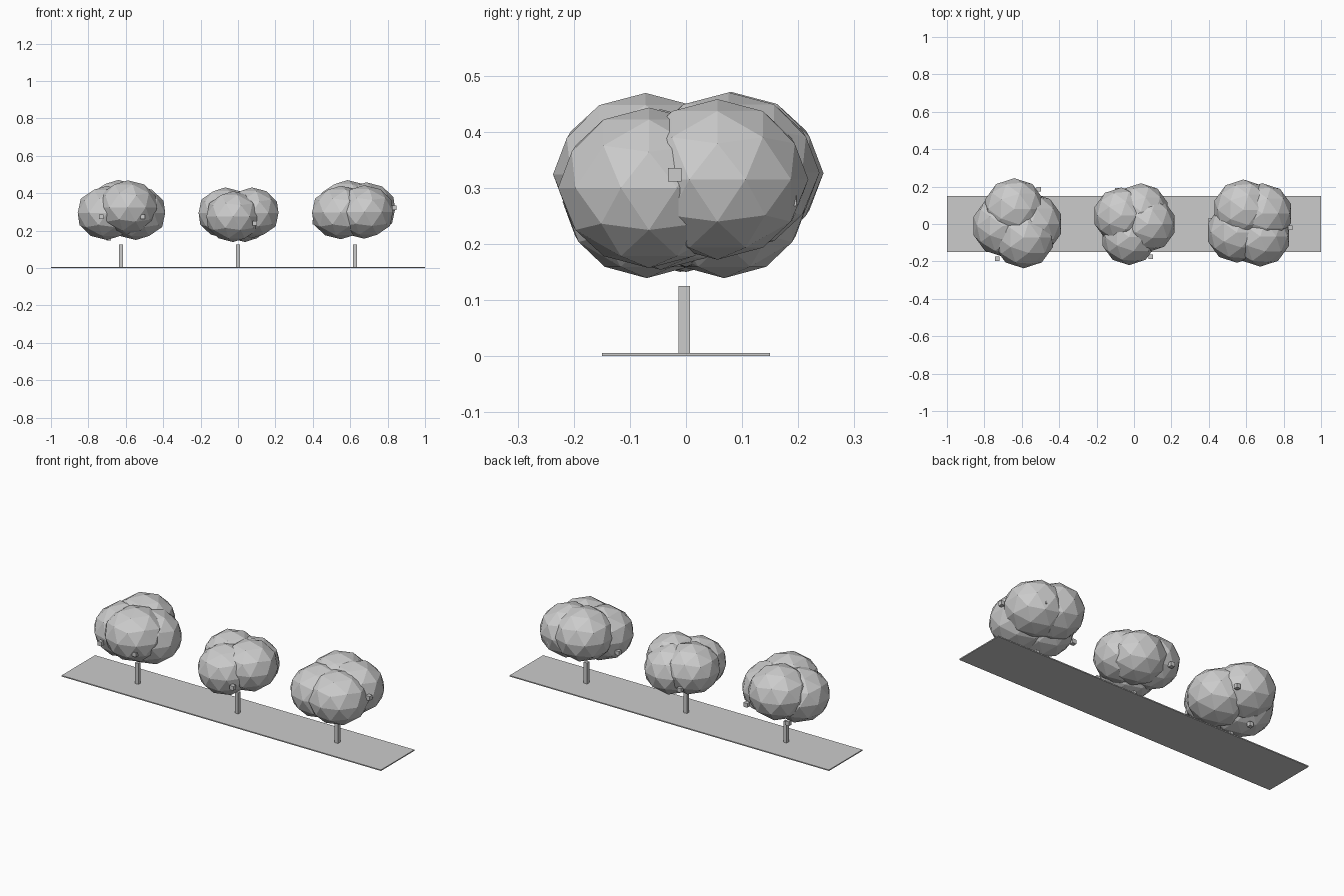
import bpy

cube = bpy.data.objects.get("Cube")
if cube:
    bpy.data.objects.remove(cube, do_unlink=True)

# One plain grey for everything
grey = bpy.data.materials.new("plain grey")
grey.use_nodes = True
COLOUR = (0.6, 0.6, 0.6, 1)
grey.diffuse_color = COLOUR
grey.node_tree.nodes["Principled BSDF"].inputs["Base Color"].default_value = COLOUR


def finish(name, scale):
    ob = bpy.context.object
    ob.name = name
    ob.scale = scale
    ob.data.materials.append(grey)
    return ob


def box(name, centre, size):
    bpy.ops.mesh.primitive_cube_add(size=1, location=centre)
    return finish(name, size)


def lobe(name, centre, radius, height):
    # Faceted, slightly flattened ball of leaves
    bpy.ops.mesh.primitive_ico_sphere_add(subdivisions=2, radius=1, location=centre)
    return finish(name, (radius, radius, height))


# Ground strip
box("ground_strip", (0, 0, 0.003), (2, 0.3, 0.006))

# Each tree: trunk x, lobe radius and half height, lobe centres, fruit centres
TREES = {
    "right": (-0.625, 0.165, 0.145,
              [(-0.64, 0.08, 0.326), (-0.59, -0.072, 0.324),
               (-0.70, -0.01, 0.295), (-0.546, 0, 0.295)],
              [(-0.73, -0.185, 0.275), (-0.51, -0.19, 0.275),
               (-0.51, 0.185, 0.26), (-0.69, 0.07, 0.16)]),
    "middle": (0, 0.15, 0.136,
               [(-0.068, 0.045, 0.295), (0.074, 0, 0.295),
                (-0.026, -0.07, 0.275), (0.037, 0.068, 0.275)],
               [(0.09, -0.175, 0.24), (-0.09, 0.18, 0.23)]),
    "left": (0.625, 0.162, 0.143,
             [(0.585, 0.076, 0.327), (0.686, 0.056, 0.315),
              (0.675, -0.066, 0.3), (0.55, -0.045, 0.297)],
             [(0.835, -0.02, 0.323), (0.41, 0.02, 0.245), (0.72, 0.185, 0.28)]),
}

for side, (x, radius, height, lobes, fruits) in TREES.items():
    box(f"{side}_trunk", (x, -0.003, 0.064), (0.021, 0.021, 0.122))
    for i, centre in enumerate(lobes):
        lobe(f"{side}_foliage_{i + 1}", centre, radius, height)
    for i, centre in enumerate(fruits):
        box(f"{side}_fruit_{i + 1}", centre, (0.024, 0.024, 0.024))
